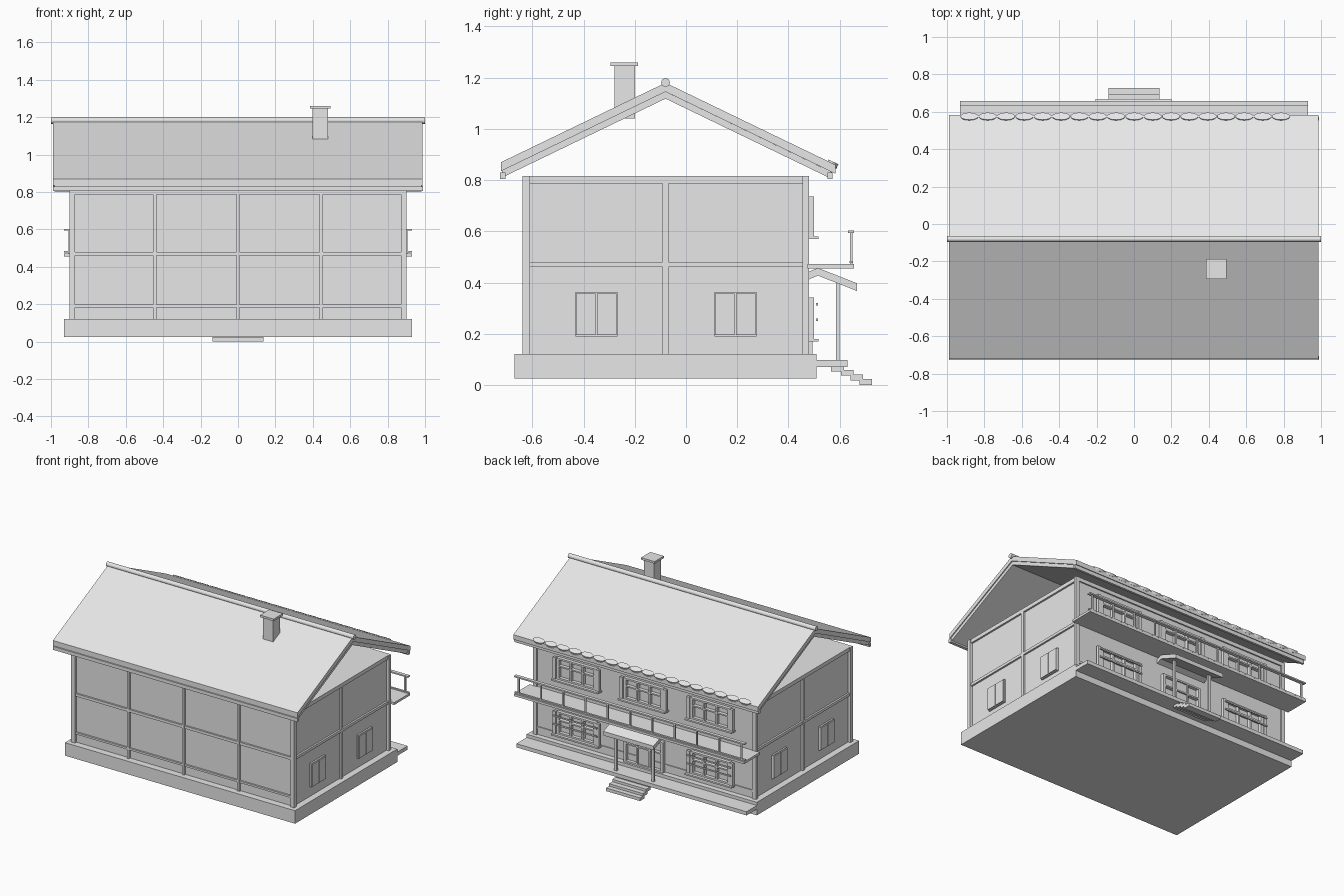
import bpy
import bmesh
import math
from mathutils import Matrix, Vector

old = bpy.data.objects.get("Cube")
if old:
    bpy.data.objects.remove(old, do_unlink=True)

grey = bpy.data.materials.new("light_grey")
grey.use_nodes = True
COLOUR = (0.8, 0.8, 0.8, 1)
grey.diffuse_color = COLOUR
grey.node_tree.nodes["Principled BSDF"].inputs["Base Color"].default_value = COLOUR


def finish(name, bm):
    bmesh.ops.recalc_face_normals(bm, faces=bm.faces)
    mesh = bpy.data.meshes.new(name)
    bm.to_mesh(mesh)
    bm.free()
    mesh.materials.append(grey)
    ob = bpy.data.objects.new(name, mesh)
    bpy.context.collection.objects.link(ob)
    return ob


def boxes(name, spans):
    """One object from boxes given as (x range, y range, z range)."""
    bm = bmesh.new()
    for span in spans:
        mid = Vector([(a + b) / 2 for a, b in span])
        size = [b - a for a, b in span]
        bmesh.ops.create_cube(bm, size=1, matrix=Matrix.LocRotScale(mid, None, size))
    return finish(name, bm)


def extrude_x(name, profile, x0, x1):
    """Closed (y, z) profile swept along x."""
    bm = bmesh.new()
    face = bm.faces.new([bm.verts.new((x0, y, z)) for y, z in profile])
    new = bmesh.ops.extrude_face_region(bm, geom=[face])["geom"]
    moved = [v for v in new if isinstance(v, bmesh.types.BMVert)]
    bmesh.ops.translate(bm, verts=moved, vec=(x1 - x0, 0, 0))
    return finish(name, bm)


def around(c, half):
    return (c - half, c + half)


def gable(top, drop):
    """Bent slab: the top line and the same line lowered by drop."""
    return top + [(y, z - drop) for y, z in reversed(top)]


# Plinth, terrace and entrance steps
boxes("plinth", [((-0.93, 0.93), (-0.67, 0.51), (0.025, 0.12))])
boxes("terrace", [((-0.93, 0.93), (0.51, 0.63), (0.07, 0.097))])
boxes("entrance_steps", [((-0.137, 0.137), (y, y + 0.05), (z, z + 0.023))
      for y, z in ((0.567, 0.052), (0.605, 0.036), (0.642, 0.018), (0.677, 0))])

# Wall body with top plate
boxes("walls", [((-0.882, 0.882), (-0.62, 0.47), (0.12, 0.79))])
boxes("wall_plate", [((-0.895, 0.895), (-0.638, 0.48), (0.787, 0.815))])

# Timber frame: posts and rails on each side
posts = [(around(sx * 0.886, 0.015), y, (0.12, 0.815))
         for sx in (-1, 1) for y in ((-0.638, -0.61), (0.455, 0.48))]
posts += [(around(x, 0.009), (-0.635, -0.61), (0.12, 0.79)) for x in (-0.445, 0, 0.445)]
posts += [(around(sx * 0.886, 0.01), around(-0.08, 0.011), (0.12, 0.79)) for sx in (-1, 1)]
boxes("timber_posts", posts)
rails = [((-0.89, 0.89), (-0.633, -0.61), around(z, h))
         for z, h in ((0.19, 0.007), (0.47, 0.01))]
rails += [(around(sx * 0.886, 0.009), (-0.63, 0.475), (0.46, 0.48)) for sx in (-1, 1)]
rails.append(((-0.89, 0.89), (0.465, 0.477), (0.165, 0.18)))
boxes("timber_rails", rails)

# Main roof: covering above, boarding below, ridge and eave boards
slope_line = [(-0.722, 0.87), (-0.08, 1.18), (0.583, 0.86)]
extrude_x("roof_covering", gable(slope_line, 0.035), -0.99, 0.987)
board_line = [(-0.718, 0.837), (-0.08, 1.145), (0.572, 0.83)]
extrude_x("roof_boarding", gable(board_line, 0.027), -0.98, 0.98)
boxes("eave_boards", [((-0.988, 0.988), y, (0.805, 0.83))
                      for y in ((-0.727, -0.705), (0.553, 0.572))])
bm = bmesh.new()
bmesh.ops.create_cone(bm, cap_ends=True, segments=16, radius1=0.017, radius2=0.017, depth=2,
                      matrix=Matrix.Translation((0, -0.08, 1.181)) @ Matrix.Rotation(math.pi / 2, 4, 'Y'))
finish("ridge_cap", bm)

# Rounded tiles along the rear eave
bm = bmesh.new()
tilt = Matrix.Rotation(-math.atan2(0.32, 0.663), 4, 'X')
for i in range(18):
    place = Matrix.Translation((-0.88 + i * 0.098, 0.572, 0.862)) @ tilt
    bmesh.ops.create_cone(bm, cap_ends=True, segments=20, radius1=0.047, radius2=0.047,
                          depth=0.02, matrix=place @ Matrix.Diagonal((1, 0.45, 1, 1)))
finish("eave_tiles", bm)

# Chimney
boxes("chimney", [((0.397, 0.48), (-0.28, -0.2), (1.04, 1.248)),
                  ((0.385, 0.495), (-0.295, -0.188), (1.245, 1.26))])

# Balcony with railing
boxes("balcony_floor", [((-0.93, 0.93), (0.475, 0.657), (0.455, 0.472))])
balusters = [(around(-0.9 + i * 0.18, 0.006), (0.64, 0.65), (0.47, 0.6)) for i in range(11)]
boxes("balcony_railing", balusters + [((-0.93, 0.93), (0.632, 0.657), (0.593, 0.603)),
                                      ((-0.93, 0.93), (0.638, 0.652), (0.476, 0.484))])

# Porch roof on two posts
extrude_x("porch_roof", gable([(0.475, 0.44), (0.515, 0.457), (0.668, 0.397)], 0.03), -0.205, 0.2)
boxes("porch_posts", [(around(x, 0.01), (0.585, 0.6), (0.097, 0.4)) for x in (-0.15, 0.15)])


def window(name, cx, z0, z1, sill=True):
    """Frame, two mullions, transom and sill on the rear wall."""
    y = (0.47, 0.495)
    half = 0.15
    parts = [(around(cx + s * half, 0.01), y, (z0, z1)) for s in (-1, 1)]
    parts += [(around(cx + s * 0.05, 0.006), y, (z0, z1)) for s in (-1, 1)]
    parts += [((cx - half, cx + half), y, around(z, 0.006)) for z in (z0 + 0.006, z1 - 0.006)]
    parts.append(((cx - half, cx + half), y, around(z0 + (z1 - z0) * 0.62, 0.005)))
    if sill:
        parts.append((around(cx, 0.19), (0.47, 0.517), (z0 - 0.011, z0)))
        parts += [(around(cx + s * 0.175, 0.012), (0.48, 0.5), (z0, z1)) for s in (-1, 1)]
    boxes(name, parts)


# Rear windows and entrance door
for label, cx in (("left", 0.54), ("middle", 0), ("right", -0.54)):
    window("upper_window_" + label, cx, 0.58, 0.735)
    if cx:
        window("lower_window_" + label, cx, 0.18, 0.342)
        boxes("window_guard_" + label, [(around(cx, 0.18), (0.508, 0.516), around(z, 0.005))
                                        for z in (0.255, 0.315)])
window("entrance_door", 0, 0.12, 0.342, sill=False)
boxes("door_leaf", [((-0.05, 0.05), (0.47, 0.485), (0.12, 0.34))])

# Side windows with paired shutters
for label, sx in (("left", 1), ("right", -1)):
    for end, cy in (("front", -0.35), ("rear", 0.193)):
        leaves = [(around(sx * 0.89, 0.012), around(cy + s * 0.041, 0.038), (0.195, 0.357))
                  for s in (-1, 1)]
        frame = (around(sx * 0.886, 0.008), around(cy, 0.082), (0.19, 0.362))
        boxes(f"side_window_{label}_{end}", leaves + [frame])
